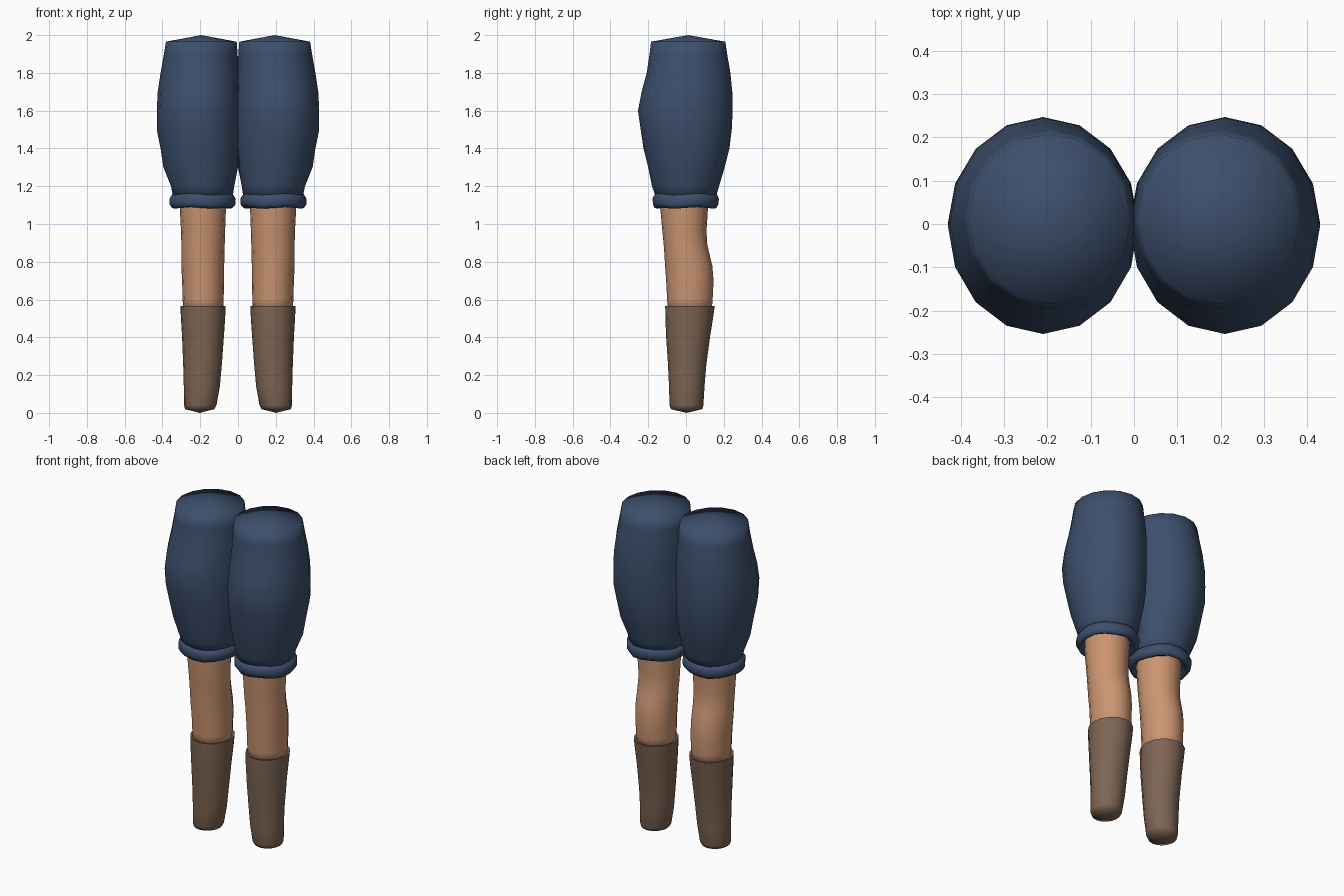
import bpy, bmesh, math


def material(name, color):
    m = bpy.data.materials.new(name)
    m.diffuse_color = (*color, 1)
    return m


NAVY = material("navy cloth", (0.046, 0.078, 0.150))
SKIN = material("skin", (0.60, 0.30, 0.165))
BROWN = material("brown leather", (0.205, 0.130, 0.088))


def loft(name, sections, mat, sides=16, bottom=None, top=None, wave=0.0, angle=180):
    """Skin oval rings (z, x min, x max, y min, y max); bottom/top are apex heights."""
    bm = bmesh.new()
    rings = []
    for z, x0, x1, y0, y1 in sections:
        ring = []
        for i in range(sides):
            a = 2 * math.pi * i / sides
            ring.append(bm.verts.new(((x0 + x1) / 2 + (x1 - x0) / 2 * math.cos(a),
                                      (y0 + y1) / 2 + (y1 - y0) / 2 * math.sin(a),
                                      z + wave * math.sin(4 * a))))
        rings.append(ring)
    for lo, hi in zip(rings, rings[1:]):
        for i in range(sides):
            j = (i + 1) % sides
            bm.faces.new((lo[i], lo[j], hi[j], hi[i]))
    # shallow cone caps
    for ring, sec, z in ((rings[0], sections[0], bottom), (rings[-1], sections[-1], top)):
        if z is None:
            continue
        apex = bm.verts.new(((sec[1] + sec[2]) / 2, (sec[3] + sec[4]) / 2, z))
        for i in range(sides):
            bm.faces.new((ring[i], ring[(i + 1) % sides], apex))
    bmesh.ops.recalc_face_normals(bm, faces=bm.faces)
    me = bpy.data.meshes.new(name)
    bm.to_mesh(me)
    bm.free()
    me.materials.append(mat)
    ob = bpy.data.objects.new(name, me)
    bpy.context.collection.objects.link(ob)
    bpy.context.view_layer.objects.active = ob
    ob.select_set(True)
    bpy.ops.object.shade_smooth_by_angle(angle=math.radians(angle))
    ob.select_set(False)
    # matching part on the other leg
    mod = ob.modifiers.new("mirror", 'MIRROR')
    mod.use_axis[0] = True
    return ob


# Baggy shorts, widest at mid thigh
loft("shorts_legs", [
    (1.13, 0.03, 0.34, -0.155, 0.155),
    (1.20, 0.02, 0.355, -0.18, 0.175),
    (1.30, 0.00, 0.395, -0.20, 0.205),
    (1.40, -0.008, 0.41, -0.225, 0.23),
    (1.50, -0.01, 0.43, -0.24, 0.242),
    (1.60, -0.01, 0.43, -0.254, 0.247),
    (1.70, -0.008, 0.425, -0.235, 0.245),
    (1.80, -0.005, 0.41, -0.208, 0.235),
    (1.90, 0.002, 0.392, -0.193, 0.218),
    (1.965, 0.007, 0.382, -0.185, 0.208)], NAVY, bottom=1.13, top=2.0)

# Rolled cuffs
loft("shorts_cuffs", [
    (1.125, 0.07, 0.305, -0.125, 0.115),
    (1.09, 0.045, 0.335, -0.15, 0.145),
    (1.085, 0.03, 0.35, -0.165, 0.16),
    (1.105, 0.012, 0.362, -0.175, 0.172),
    (1.135, 0.012, 0.362, -0.177, 0.174),
    (1.158, 0.028, 0.348, -0.165, 0.163),
    (1.155, 0.05, 0.33, -0.145, 0.14)], NAVY, wave=0.004)

# Bare knees and upper calves
loft("bare_legs", [
    (0.53, 0.08, 0.29, -0.095, 0.135),
    (0.60, 0.076, 0.293, -0.10, 0.141),
    (0.70, 0.074, 0.296, -0.105, 0.146),
    (0.78, 0.073, 0.30, -0.111, 0.139),
    (0.85, 0.072, 0.30, -0.115, 0.122),
    (0.90, 0.070, 0.30, -0.119, 0.111),
    (0.97, 0.068, 0.302, -0.126, 0.109),
    (1.08, 0.064, 0.308, -0.136, 0.116),
    (1.14, 0.062, 0.31, -0.138, 0.118)], SKIN, bottom=0.53, top=1.14)

# Tall boots with blunt feet and a thin rim at the top
loft("boots", [
    (0.02, 0.125, 0.28, -0.08, 0.086),
    (0.04, 0.114, 0.286, -0.087, 0.092),
    (0.14, 0.096, 0.287, -0.09, 0.098),
    (0.25, 0.086, 0.29, -0.095, 0.107),
    (0.40, 0.075, 0.296, -0.105, 0.127),
    (0.50, 0.068, 0.302, -0.109, 0.143),
    (0.565, 0.066, 0.305, -0.11, 0.152),
    (0.562, 0.08, 0.29, -0.097, 0.138)], BROWN, bottom=0.0, angle=80)
